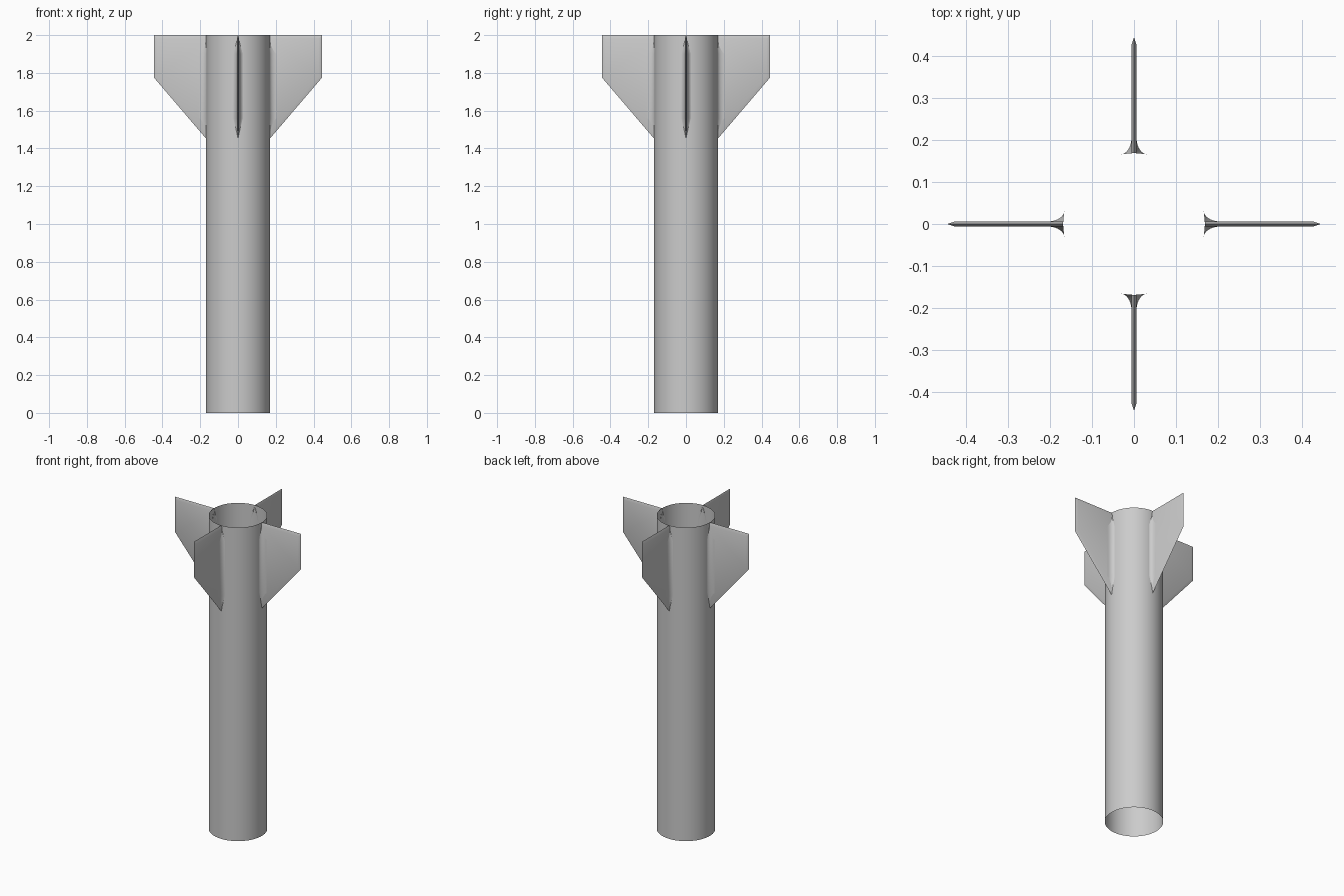
import bpy, bmesh, math
from mathutils import Matrix

if "Cube" in bpy.data.objects:
    bpy.data.objects.remove(bpy.data.objects["Cube"])

R = 0.169          # tube radius
TOP = 2.0
HALF = 0.006       # fin half thickness
BASE = 0.032       # fillet half width on the tube
REACH = 0.205      # where the fillet meets the fin

grey = bpy.data.materials.new("light_grey")
grey.diffuse_color = (0.6, 0.6, 0.6, 1)
grey.use_nodes = True
grey.node_tree.nodes["Principled BSDF"].inputs["Base Color"].default_value = grey.diffuse_color


def finish(name, bm):
    bmesh.ops.recalc_face_normals(bm, faces=bm.faces)
    mesh = bpy.data.meshes.new(name)
    bm.to_mesh(mesh)
    bm.free()
    mesh.materials.append(grey)
    ob = bpy.data.objects.new(name, mesh)
    bpy.context.collection.objects.link(ob)
    bpy.context.view_layer.objects.active = ob
    ob.select_set(True)
    bpy.ops.object.shade_smooth_by_angle(angle=math.radians(25))
    ob.select_set(False)
    return ob


# Thin open body tube
bm = bmesh.new()
bmesh.ops.create_cone(bm, cap_ends=False, segments=96, radius1=R, radius2=R, depth=TOP,
                      matrix=Matrix.Translation((0, 0, TOP / 2)))
finish("body_tube", bm)


def add_fin(name, angle):
    bm = bmesh.new()
    # Knife-edged rim around two flat sides
    rim = [(R, TOP), (0.445, TOP), (0.445, 1.775), (R, 1.452)]
    flat = [(R, TOP - 0.018), (0.427, TOP - 0.018), (0.427, 1.782), (R, 1.479)]
    edge = [bm.verts.new((x, 0, z)) for x, z in rim]
    for side in (1, -1):
        face = [bm.verts.new((x, side * HALF, z)) for x, z in flat]
        bm.faces.new(face)
        for i in range(3):
            bm.faces.new((edge[i], edge[i + 1], face[i + 1], face[i]))
    finish(name, bm).matrix_world = Matrix.Rotation(angle, 4, "Z")


def add_fillet(name, angle):
    # Concave root fillet, running to a point at both ends
    bm = bmesh.new()
    r0 = math.sqrt(R * R - BASE * BASE)
    steps = 8
    profile = []
    for i in range(steps + 1):
        a = i / steps * math.pi / 2
        profile.append((r0 + (REACH - r0) * (1 - math.cos(a)),
                        BASE - (BASE - HALF) * math.sin(a)))
    for side in (1, -1):
        upper = [bm.verts.new((x, side * y, 1.90)) for x, y in profile]
        lower = [bm.verts.new((x, side * y, 1.56)) for x, y in profile]
        tip_up = bm.verts.new((R, 0, TOP - 0.005))
        tip_low = bm.verts.new((R, 0, 1.455))
        for i in range(steps):
            bm.faces.new((lower[i], lower[i + 1], upper[i + 1], upper[i]))
            bm.faces.new((upper[i], upper[i + 1], tip_up))
            bm.faces.new((lower[i + 1], lower[i], tip_low))
    finish(name, bm).matrix_world = Matrix.Rotation(angle, 4, "Z")


for n, label in enumerate(("right", "back", "left", "front")):
    add_fin(label + "_fin", n * math.pi / 2)
    add_fillet(label + "_fin_fillet", n * math.pi / 2)
